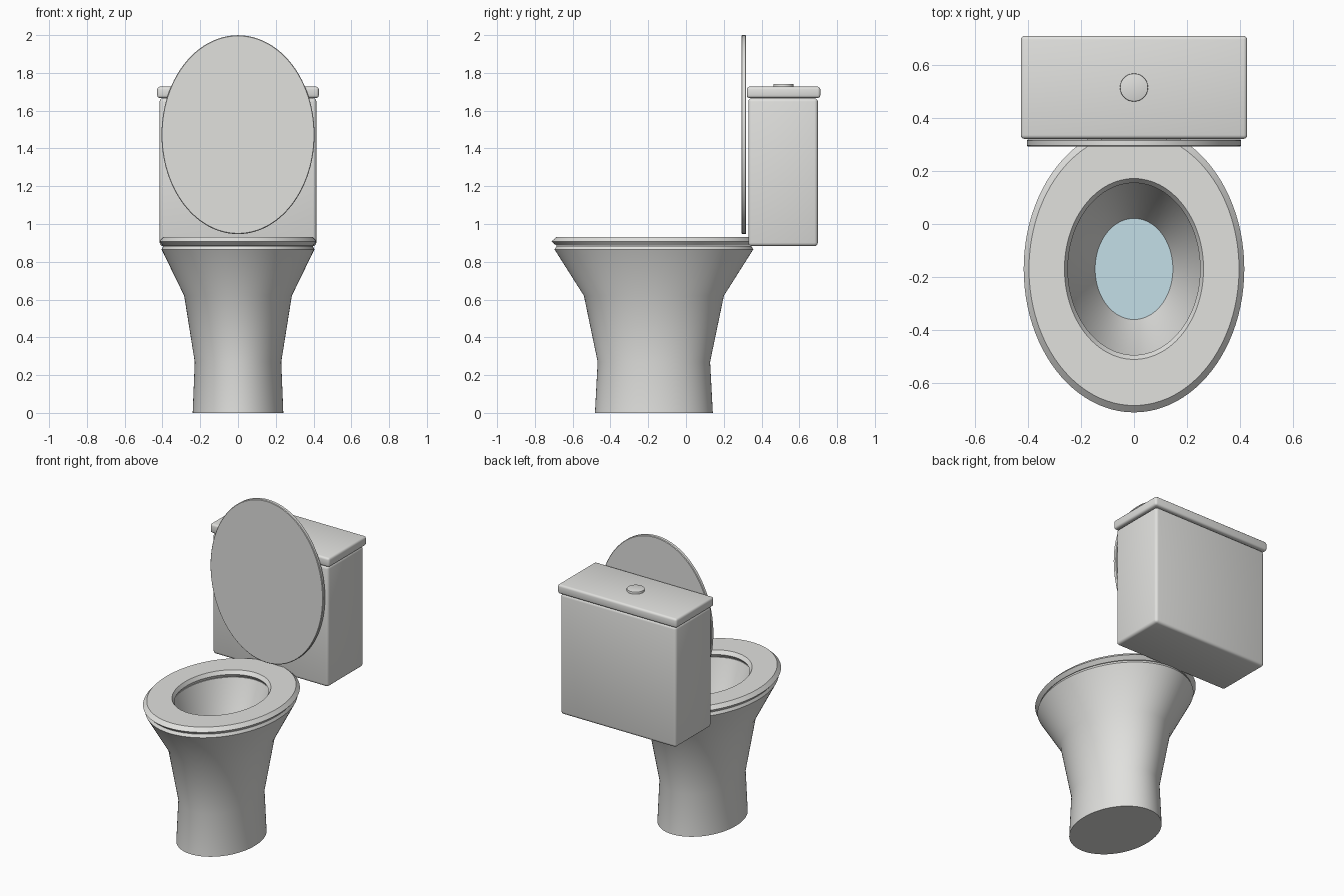
import bpy, bmesh, math
from mathutils import Vector

cube = bpy.data.objects.get("Cube")
if cube:
    bpy.data.objects.remove(cube, do_unlink=True)

STRETCH = 1.3      # depth of every oval relative to its width
BOWL_Y = -0.17
SEGMENTS = 96


def material(name, colour):
    m = bpy.data.materials.new(name)
    m.use_nodes = True
    m.diffuse_color = (*colour, 1)
    m.node_tree.nodes["Principled BSDF"].inputs["Base Color"].default_value = (*colour, 1)
    return m


ceramic = material("white ceramic", (0.75, 0.75, 0.73))
water_blue = material("pale blue water", (0.56, 0.74, 0.81))


def finish(bm, name, mat, location, bevel=0, steps=3):
    bmesh.ops.recalc_face_normals(bm, faces=bm.faces)
    mesh = bpy.data.meshes.new(name)
    bm.to_mesh(mesh)
    bm.free()
    mesh.materials.append(mat)
    obj = bpy.data.objects.new(name, mesh)
    obj.location = location
    bpy.context.collection.objects.link(obj)
    bpy.ops.object.select_all(action='DESELECT')
    obj.select_set(True)
    bpy.context.view_layer.objects.active = obj
    if bevel:
        mod = obj.modifiers.new("rounded edges", 'BEVEL')
        mod.width, mod.segments = bevel, steps
        mod.limit_method = 'ANGLE'
        bpy.ops.object.modifier_apply(modifier=mod.name)
    bpy.ops.object.shade_smooth_by_angle(angle=math.radians(30))
    return obj


def oval_lathe(name, profile, mat, location, closed=False):
    """Sweep (radius, height) points round an oval; cap the ends unless closed."""
    bm = bmesh.new()
    rings = []
    for r, z in profile:
        angles = [math.tau * i / SEGMENTS for i in range(SEGMENTS)]
        rings.append([bm.verts.new((r * math.cos(a), r * STRETCH * math.sin(a), z))
                      for a in angles])
    pairs = list(zip(rings, rings[1:]))
    if closed:
        pairs.append((rings[-1], rings[0]))
    else:
        bm.faces.new(rings[0])
        bm.faces.new(rings[-1])
    for low, high in pairs:
        for i in range(SEGMENTS):
            j = (i + 1) % SEGMENTS
            bm.faces.new((low[i], low[j], high[j], high[i]))
    return finish(bm, name, mat, location)


def rounded_box(name, low, high, bevel):
    low, high = Vector(low), Vector(high)
    bm = bmesh.new()
    bmesh.ops.create_cube(bm, size=1)
    bmesh.ops.scale(bm, vec=high - low, verts=bm.verts)
    return finish(bm, name, ceramic, (low + high) / 2, bevel)


# Pedestal and hollow bowl in one profile
oval_lathe("bowl", [(0.24, 0), (0.229, 0.27), (0.285, 0.62), (0.405, 0.866),
                    (0.396, 0.884), (0.262, 0.884), (0.255, 0.86),
                    (0.147, 0.5), (0.13, 0.47)], ceramic, (0, BOWL_Y, 0))
oval_lathe("water", [(0.147, 0.498), (0.147, 0.502)], water_blue, (0, BOWL_Y, 0))

# Seat ring with chamfered edges
oval_lathe("seat", [(0.398, 0.886), (0.417, 0.908), (0.397, 0.931),
                    (0.263, 0.931), (0.25, 0.908), (0.263, 0.886)],
           ceramic, (0, BOWL_Y, 0), closed=True)

# Raised lid, standing upright
lid = oval_lathe("seat_lid", [(0.402, -0.0125), (0.405, -0.009),
                              (0.405, 0.009), (0.402, 0.0125)],
                 ceramic, (0, 0.306, 1.473))
lid.rotation_euler.x = math.radians(90)

# Cistern
rounded_box("tank", (-0.415, 0.33, 0.883), (0.415, 0.698, 1.666), 0.018)
rounded_box("tank_lid", (-0.428, 0.322, 1.667), (0.428, 0.711, 1.727), 0.014)

# Flush button
bm = bmesh.new()
bmesh.ops.create_cone(bm, cap_ends=True, segments=48, radius1=0.053, radius2=0.053, depth=0.03)
finish(bm, "flush_button", ceramic, (0, 0.516, 1.726), 0.003, 2)
